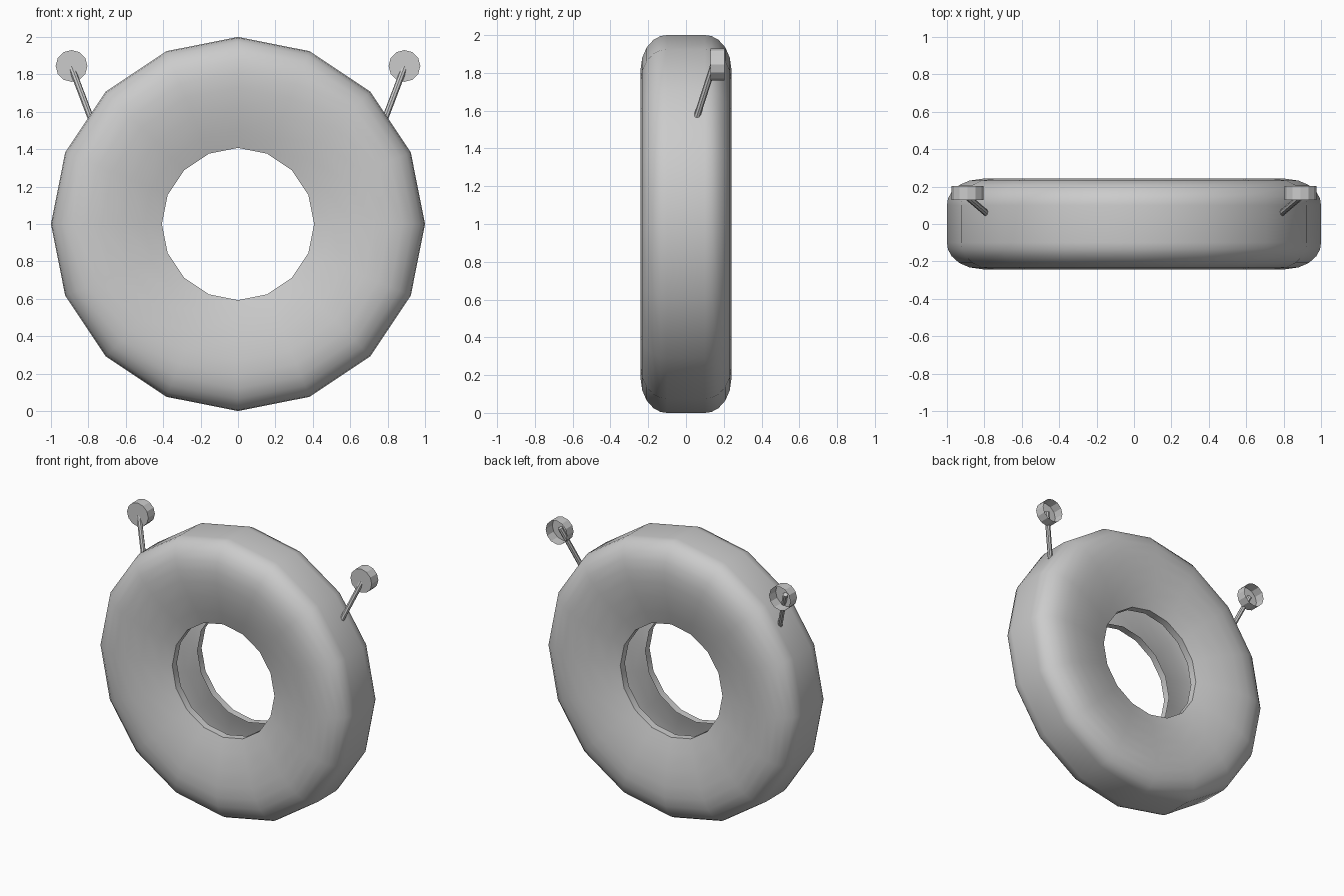
import bpy, bmesh, math
from mathutils import Vector, Matrix

if "Cube" in bpy.data.objects:
    bpy.data.objects.remove(bpy.data.objects["Cube"])


def finish(bm, name, angle=35):
    bmesh.ops.recalc_face_normals(bm, faces=bm.faces)
    me = bpy.data.meshes.new(name)
    bm.to_mesh(me)
    bm.free()
    ob = bpy.data.objects.new(name, me)
    bpy.context.collection.objects.link(ob)
    bpy.ops.object.select_all(action='DESELECT')
    ob.select_set(True)
    bpy.context.view_layer.objects.active = ob
    bpy.ops.object.shade_smooth_by_angle(angle=math.radians(angle))
    return ob


def lathe(name, profile, n, centre):
    # open (radius, y) profile turned around the y axis
    bm = bmesh.new()
    rings = []
    for i in range(n):
        a = 2 * math.pi * i / n
        rings.append([bm.verts.new((centre[0] + r * math.cos(a), centre[1] + y,
                                    centre[2] + r * math.sin(a))) for r, y in profile])
    for i in range(n):
        p, q = rings[i], rings[(i + 1) % n]
        for j in range(len(profile) - 1):
            bm.faces.new((p[j], p[j + 1], q[j + 1], q[j]))
    return finish(bm, name)


# tyre: hollow shell with rounded tread, dished sidewalls and inturned bead lips
half = [(0.407, 0.115), (0.407, 0.167), (0.50, 0.196), (0.62, 0.225), (0.73, 0.24),
        (0.81, 0.242), (0.88, 0.232), (0.935, 0.208), (0.975, 0.172), (0.995, 0.135), (1.0, 0.10)]
profile = half + [(r, -y) for r, y in reversed(half)]
lathe("tyre", profile, 16, (0, 0, 1))

for side, label in ((-1, "left"), (1, "right")):
    # slanted stalk
    a = Vector((side * 0.783, 0.053, 1.555))
    b = Vector((side * 0.897, 0.15, 1.855))
    d = b - a
    bm = bmesh.new()
    bmesh.ops.create_cone(bm, cap_ends=True, segments=8, radius1=0.017, radius2=0.017,
                          depth=d.length,
                          matrix=Matrix.Translation((a + b) / 2) @ d.to_track_quat('Z', 'Y').to_matrix().to_4x4())
    finish(bm, label + "_stalk")

    # shallow cup, closed in front and open behind
    bm = bmesh.new()
    rot = Matrix.Rotation(math.pi / 2, 4, 'X')
    bmesh.ops.create_cone(bm, cap_ends=True, segments=12, radius1=0.085, radius2=0.085, depth=0.075,
                          matrix=Matrix.Translation((side * 0.89, 0.167, 1.845)) @ rot)
    back = [f for f in bm.faces if f.calc_center_median().y > 0.2]
    bmesh.ops.delete(bm, geom=back, context='FACES_ONLY')
    finish(bm, label + "_cup", 20)
